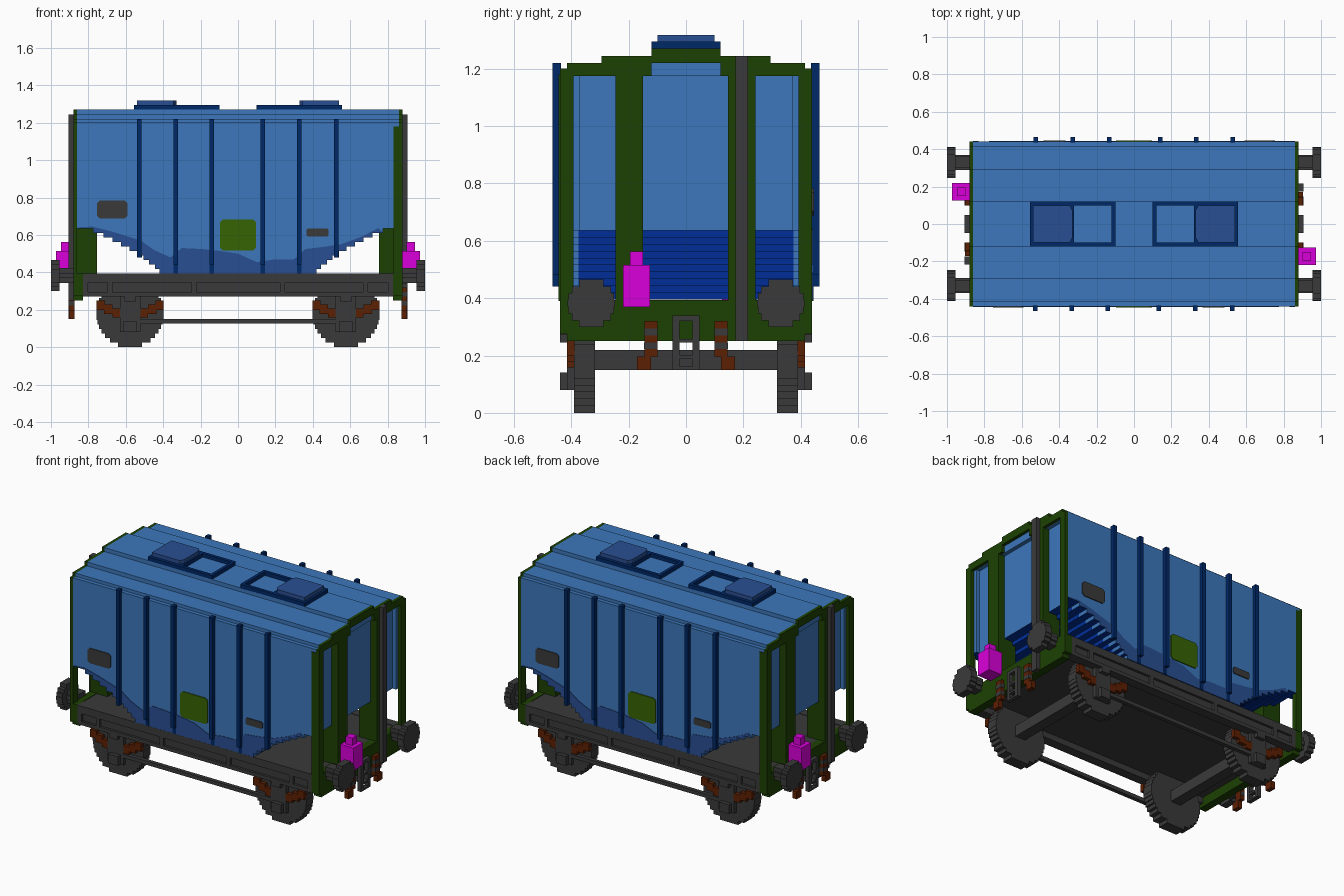
import bpy, bmesh, math

cube = bpy.data.objects.get("Cube")
if cube:
    bpy.data.objects.remove(cube, do_unlink=True)


def material(name, r, g, b):
    m = bpy.data.materials.new(name)
    m.use_nodes = True
    m.diffuse_color = (r, g, b, 1)
    m.node_tree.nodes["Principled BSDF"].inputs["Base Color"].default_value = (r, g, b, 1)
    return m


BLUE = material("body blue", 0.045, 0.185, 0.500)
NAVY = material("rib navy", 0.000, 0.021, 0.135)
DEEP = material("chute deep blue", 0.000, 0.027, 0.310)
DIRT = material("faded blue", 0.022, 0.078, 0.290)
GREEN = material("dark green", 0.012, 0.051, 0.001)
OLIVE = material("olive plate", 0.037, 0.125, 0.001)
GREY = material("chassis grey", 0.042, 0.042, 0.042)
RUST = material("rust brown", 0.108, 0.014, 0.001)
PINK = material("lamp magenta", 0.700, 0.000, 0.700)

ENDS = ("left", "right")
SIDES = ("front", "back")


def prism(pts, axis, a, b):
    """Outline pts pushed along an axis from a to b."""
    return pts, axis, a, b


def box(x0, x1, y0, y1, z0, z1):
    return [(x0, z0), (x1, z0), (x1, z1), (x0, z1)], "y", y0, y1


def make(name, solids, mats, rule=None, turn=1):
    bm = bmesh.new()
    for pts, axis, a, b in solids:
        def place(p, d):
            x, y, z = {"x": (d, *p), "y": (p[0], d, p[1]), "z": (*p, d)}[axis]
            return bm.verts.new((x * turn, y * turn, z))
        lo = [place(p, a) for p in pts]
        hi = [place(p, b) for p in pts]
        bm.faces.new(lo)
        bm.faces.new(hi[::-1])
        for i in range(len(pts)):
            j = (i + 1) % len(pts)
            bm.faces.new((lo[i], hi[i], hi[j], lo[j]))
    bmesh.ops.recalc_face_normals(bm, faces=bm.faces[:])
    mats = mats if isinstance(mats, (list, tuple)) else [mats]
    if rule:
        for f in bm.faces:
            f.material_index = rule(f)
    me = bpy.data.meshes.new(name)
    bm.to_mesh(me)
    bm.free()
    for m in mats:
        me.materials.append(m)
    ob = bpy.data.objects.new(name, me)
    bpy.context.collection.objects.link(ob)


def pair(name, labels, solids, mats, rule=None):
    """Same part twice, the second turned half a circle about z."""
    for label, turn in zip(labels, (1, -1)):
        make(f"{label}_{name}", solids, mats, rule, turn)


def mirror(half):
    return half + [(-u, v) for u, v in reversed(half)]


def stepped_disc(cu, cv, r, rows):
    """Disc outline made of square steps."""
    h = 2 * r / rows
    half = []
    for i in range(rows):
        v = -r + i * h
        w = math.sqrt(r * r - (v + h / 2) ** 2)
        half += [(w, v), (w, v + h)]
    return [(cu + u, cv + v) for u, v in mirror(half)]


def clipped(x0, x1, z0, z1, c=0.015):
    return [(x0 + c, z0), (x1 - c, z0), (x1, z0 + c), (x1, z1 - c),
            (x1 - c, z1), (x0 + c, z1), (x0, z1 - c), (x0, z0 + c)]


# hopper: stepped chutes between two side panels
stairs = []
for i, x in enumerate((0.42, 0.445, 0.475, 0.505, 0.54, 0.58, 0.625, 0.67, 0.72, 0.775)):
    z = 0.395 + 0.024 * i
    stairs += [(x, z), (x, z + 0.024)]
make("hopper_core", [prism(mirror(stairs + [(0.835, 0.635), (0.835, 1.19)]), "y", -0.375, 0.375)],
     [BLUE, DEEP], lambda f: int(f.calc_center_median().z < 0.64 and abs(f.normal.y) < 0.5))
panel = mirror(stairs + [(0.86, 0.635), (0.86, 1.19)])
pair("side_panel", SIDES, [prism(panel, "y", -0.44, -0.37)], [BLUE, DEEP],
     lambda f: int(f.normal.z < -0.5))

# worn band along the lower edge of each side panel
wave = [(0.75, 0.637), (0.66, 0.59), (0.55, 0.55), (0.45, 0.535), (0.36, 0.525), (0.3, 0.47),
        (0.2, 0.47), (0.1, 0.455), (0, 0.5), (-0.1, 0.515), (-0.2, 0.525), (-0.3, 0.53),
        (-0.36, 0.48), (-0.45, 0.52), (-0.52, 0.57), (-0.68, 0.62), (-0.78, 0.645), (-0.86, 0.64),
        (-0.86, 0.635)]
band = [(-x, z) for x, z in reversed(stairs)] + stairs[:-1] + wave
pair("worn_band", SIDES, [prism(band, "y", -0.443, -0.438)], DIRT)

# ribs and plates on the sides
pair("side_ribs", SIDES,
     [box(x - 0.012, x + 0.012, -0.465, -0.435, 0.48 if abs(x) > 0.5 else 0.44, 1.22)
      for x in (-0.528, -0.333, -0.14, 0.132, 0.327, 0.525)] +
     [box(x - 0.012, x + 0.012, -0.445, -0.435, 0.395, 0.45)
      for x in (-0.333, -0.14, 0.132, 0.327)], NAVY)
pair("label_plates", SIDES, [prism(clipped(-0.755, -0.59, 0.688, 0.783), "y", -0.446, -0.438),
                             prism(clipped(0.365, 0.485, 0.592, 0.635, 0.008), "y", -0.446, -0.438)], GREY)
pair("olive_plate", SIDES, [prism(clipped(-0.097, 0.097, 0.517, 0.682), "y", -0.446, -0.438)], OLIVE)

# stepped roof
arch = [(0.44, 1.2), (0.415, 1.2), (0.415, 1.22), (0.295, 1.22), (0.295, 1.245), (0.12, 1.245), (0.12, 1.27)]
make("roof", [prism(mirror([(0.44, 1.175)] + arch), "x", -0.86, 0.86)], BLUE)

# roof hatches, each half covered by a lid
pair("hatch_frame", ENDS, [
    box(0.1, 0.555, -0.12, -0.1, 1.265, 1.294), box(0.1, 0.555, 0.1, 0.12, 1.265, 1.294),
    box(0.1, 0.12, -0.1, 0.1, 1.265, 1.294), box(0.32, 0.555, -0.1, 0.1, 1.265, 1.294)], NAVY)
pair("hatch_lid", ENDS, [prism([(0.345, -0.1), (0.54, -0.1), (0.54, 0.1), (0.345, 0.1),
                                (0.33, 0.075), (0.33, -0.075)], "z", 1.29, 1.318)], DIRT)

# end frames: beam, corner posts, middle posts with deep feet, headstock
opening = [(-0.44, 1.175), (-0.12, 1.175), (-0.12, 1.22), (0.12, 1.22), (0.12, 1.175), (0.44, 1.175)]
beam = opening + mirror(arch)
pair("end_beam", ENDS, [prism(beam, "x", 0.86, 0.88)], GREEN)
pair("corner_posts", ENDS, [
    box(0.86, 0.88, -0.44, -0.392, 0.275, 1.176), box(0.86, 0.88, 0.392, 0.44, 0.275, 1.176),
    box(0.832, 0.862, -0.444, -0.41, 0.39, 1.18)], GREEN)
pair("middle_posts", ENDS, [
    solid for y0, y1 in ((-0.245, -0.15), (0.147, 0.242))
    for solid in (box(0.83, 0.88, y0, y1, 0.38, 1.176), box(0.755, 0.835, y0, y1, 0.38, 0.634))], GREEN)
pair("headstock", ENDS, [box(0.83, 0.88, -0.415, 0.415, 0.25, 0.393),
                         box(0.83, 0.88, -0.44, 0.44, 0.275, 0.393)], GREEN)
pair("end_pole", ENDS, [box(0.878, 0.905, 0.173, 0.217, 0.25, 1.245)], GREY)

# lamp
pair("lamp", ENDS, [box(0.877, 0.972, -0.22, -0.125, 0.37, 0.515),
                    box(0.9, 0.947, -0.196, -0.15, 0.515, 0.563)], PINK)

# chassis deck and channel sills with small ribs
make("deck", [box(-0.832, 0.832, -0.4, 0.4, 0.31, 0.39)], GREY)
pair("sill", SIDES, [
    box(-0.832, 0.832, -0.425, -0.38, 0.272, 0.393),
    box(-0.832, 0.832, -0.44, -0.42, 0.345, 0.393),
    box(-0.832, 0.832, -0.44, -0.42, 0.272, 0.295)] +
    [box(x - 0.014, x + 0.014, -0.44, -0.42, 0.29, 0.35)
     for x in (-0.815, -0.685, -0.235, 0.238, 0.682, 0.815)], GREY)

# wheels, axles, axle boxes and leaf springs
for end, cx in (("right", -0.577), ("left", 0.577)):
    make(f"{end}_axle", [box(cx - 0.035, cx + 0.035, -0.33, 0.33, 0.15, 0.22)], GREY)
    for side, s in (("front", -1), ("back", 1)):
        make(f"{end}_{side}_wheel", [prism(stepped_disc(cx, 0.18, 0.18, 15), "y", 0.318 * s, 0.39 * s)], GREY)
        make(f"{end}_{side}_axle_box", [
            box(cx - 0.055, cx + 0.055, 0.385 * s, 0.415 * s, 0.08, 0.28),
            box(cx - 0.035, cx + 0.035, 0.41 * s, 0.44 * s, 0.08, 0.14),
            box(cx - 0.03, cx + 0.03, 0.41 * s, 0.44 * s, 0.245, 0.275)], GREY)
        leaves = []
        for m in (-1, 1):
            for d, z in ((0.05, 0.158), (0.095, 0.178), (0.135, 0.2)):
                leaves.append(box(cx + m * d, cx + m * (d + 0.045), 0.388 * s, 0.415 * s, z, z + 0.05))
        make(f"{end}_{side}_spring", leaves, RUST)
pair("tie_rod", SIDES, [box(-0.53, 0.53, -0.413, -0.388, 0.126, 0.15)], GREY)

# buffers
for label, s in (("front", -1), ("back", 1)):
    cy = 0.33 * s
    pair(f"{label}_buffer", ENDS, [
        prism(stepped_disc(cy, 0.382, 0.083, 7), "x", 0.955, 1.0),
        prism(stepped_disc(cy, 0.382, 0.04, 3), "x", 0.87, 0.96)], GREY)

# coupling plate with slots, and hooks beside it
slots = [box(0.878, 0.905, y, y + 0.024, 0.15, 0.34) for y in (-0.047, 0.023)]
slots += [box(0.878, 0.905, -0.024, 0.024, a, b)
          for a, b in ((0.32, 0.34), (0.245, 0.258), (0.19, 0.202), (0.15, 0.162))]
pair("coupling", ENDS, slots, GREY)
hooks = []
for s in (-1, 1):
    hooks += [box(0.875, 0.903, 0.1 * s, 0.145 * s, 0.195, 0.32),
              box(0.875, 0.903, 0.122 * s, 0.17 * s, 0.15, 0.197)]
pair("hooks", ENDS, hooks, RUST)
pair("hook_bands", ENDS, [box(0.878, 0.905, s * 0.099, s * 0.146, z, z + 0.024)
                          for s in (-1, 1) for z in (0.222, 0.27)], GREY)
